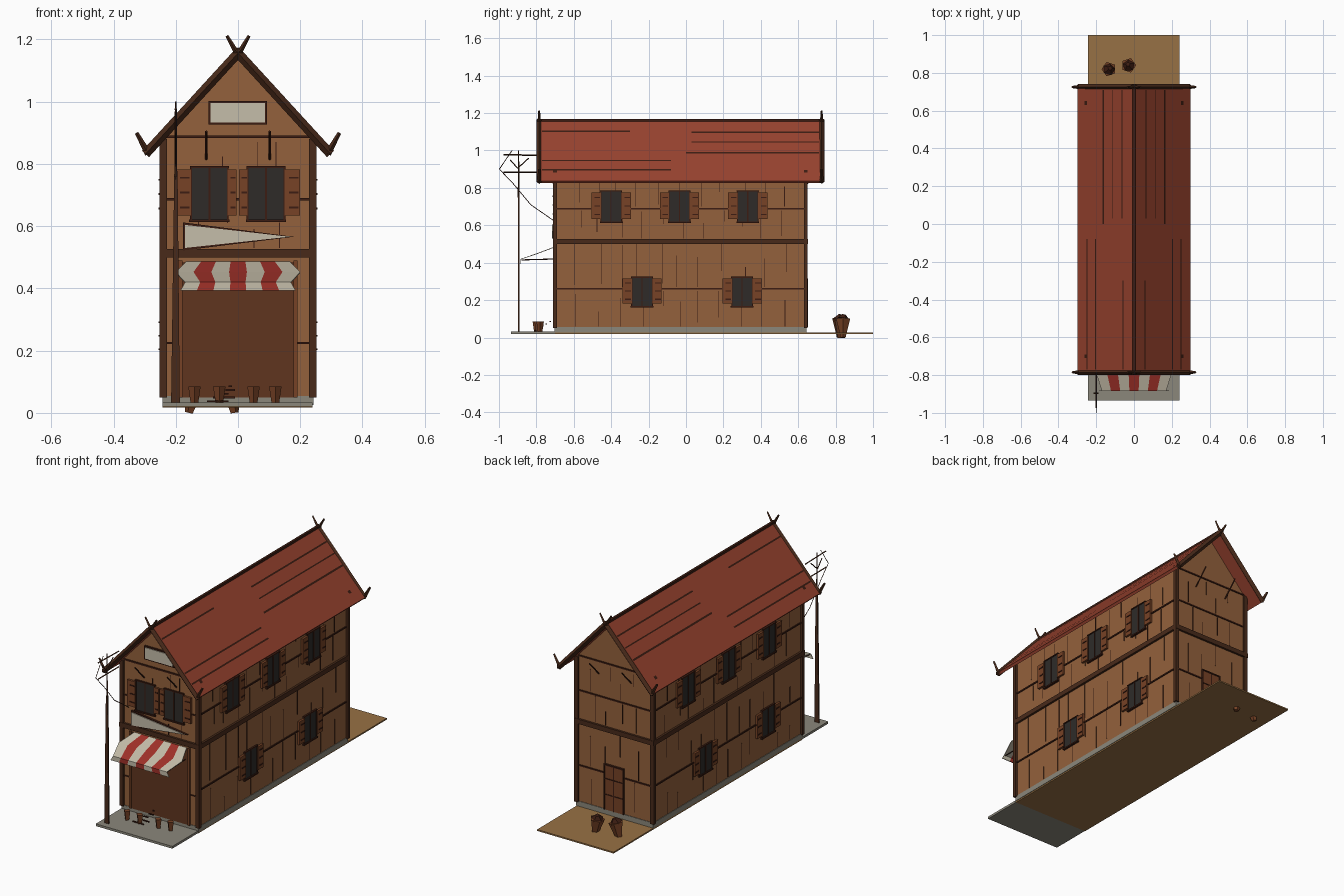
import bpy, bmesh, random
from math import pi
from mathutils import Vector, Matrix

if "Cube" in bpy.data.objects:
    bpy.data.objects.remove(bpy.data.objects["Cube"])

random.seed(4)


def mat(name, r, g, b):
    m = bpy.data.materials.new(name)
    m.diffuse_color = [(c / 255) ** 2.2 for c in (r, g, b)] + [1]
    m.use_nodes = True
    m.node_tree.nodes["Principled BSDF"].inputs["Base Color"].default_value = m.diffuse_color
    return m


WALL = mat("wall_wood", 146, 97, 62)
DARK = mat("dark_timber", 74, 46, 32)
SHUT = mat("shutter_wood", 118, 68, 42)
GLASS = mat("window_dark", 50, 47, 45)
ROOF = mat("roof_red", 150, 68, 50)
SEAM = mat("seam_dark", 62, 34, 25)
STONE = mat("stone", 138, 134, 122)
EARTH = mat("earth", 150, 112, 70)
CREAM = mat("cream", 196, 188, 168)
RED = mat("cloth_red", 160, 52, 45)
DOOR = mat("door_wood", 96, 56, 36)


def finish(name, bm, m):
    bmesh.ops.recalc_face_normals(bm, faces=bm.faces)
    me = bpy.data.meshes.new(name)
    bm.to_mesh(me)
    bm.free()
    for x in (m if isinstance(m, list) else [m]):
        me.materials.append(x)
    ob = bpy.data.objects.new(name, me)
    bpy.context.collection.objects.link(ob)
    return ob


# Wall frames: u runs along the wall, d points outward, z is up
FRAMES = {
    "world": lambda x, y, z: (x, y, z),
    "right": lambda u, d, z: (0.24 + d, u, z),
    "left": lambda u, d, z: (-0.24 - d, u, z),
    "front": lambda u, d, z: (u, -0.70 - d, z),
    "back": lambda u, d, z: (u, 0.64 + d, z),
}


def boxes(name, m, ranges, frame="world"):
    """One mesh of boxes given as (u0, u1, d0, d1, z0, z1)."""
    bm = bmesh.new()
    f = FRAMES[frame]
    for r in ranges:
        c = Vector(((r[0] + r[1]) / 2, (r[2] + r[3]) / 2, (r[4] + r[5]) / 2))
        s = (r[1] - r[0], r[3] - r[2], r[5] - r[4])
        for v in bmesh.ops.create_cube(bm, size=1)["verts"]:
            v.co = f(*(c + Vector(a * b for a, b in zip(v.co, s))))
    return finish(name, bm, m)


def prism(name, m, pts, y0, y1):
    """Extrude an (x, z) outline along y."""
    bm = bmesh.new()
    face = bm.faces.new([bm.verts.new((x, y0, z)) for x, z in pts])
    ext = bmesh.ops.extrude_face_region(bm, geom=[face])["geom"]
    for v in ext:
        if isinstance(v, bmesh.types.BMVert):
            v.co.y = y1
    return finish(name, bm, m)


def rods(name, m, items, sides=4):
    """One mesh of tapered rods given as (start, end, r0, r1)."""
    bm = bmesh.new()
    for p, q, r0, r1 in items:
        p, q = Vector(p), Vector(q)
        rot = (q - p).to_track_quat("Z", "Y").to_matrix().to_4x4()
        bmesh.ops.create_cone(bm, cap_ends=True, segments=sides, radius1=r0, radius2=r1,
                              depth=(q - p).length, matrix=Matrix.Translation((p + q) / 2) @ rot)
    return finish(name, bm, m)


# Ground and plinth
boxes("back_yard", EARTH, [(-.243, .24, -.70, 1.0, .018, .026)])
boxes("front_pavement", STONE, [(-.243, .24, -.935, -.70, .02, .033)])
boxes("plinth", STONE, [(-.243, .243, -.703, .643, .026, .055)])

# House body with gables
prism("house_body", WALL, [(-.24, .05), (.24, .05), (.24, .88), (0, 1.14), (-.24, .88)], -.70, .64)

# Timber frame: corner posts, floor band, thin rails
boxes("corner_posts", DARK, [(x - .012, x + .012, y - .01, y + .01, .05, .88)
                             for x in (-.24, .24) for y in (-.70, .64)])
boxes("floor_band", DARK, [(-.252, .252, -.712, .652, .50, .527)])
for side in ("left", "right"):
    boxes(side + "_rails", SEAM, [(-.69, .63, 0, .005, z, z + .008) for z in (.257, .685)], side)
boxes("front_rails", SEAM, [(-.23, .23, 0, .005, .883, .892), (-.23, .23, 0, .005, .683, .69),
                            (-.23, -.19, 0, .005, .222, .228), (.19, .23, 0, .005, .222, .228)], "front")
boxes("back_rails", SEAM, [(-.23, .23, 0, .005, z, z + .008) for z in (.257, .685, .883)], "back")

# Plank seams
for side, u0, u1, n in (("left", -.69, .63, 12), ("right", -.69, .63, 12),
                        ("front", -.23, .23, 5), ("back", -.23, .23, 5)):
    seams = []
    for i in range(1, n):
        for lo, hi in ((.06, .25), (.27, .50), (.53, .68), (.70, .87)):
            if side == "front" and hi < .51:
                continue
            u = u0 + (u1 - u0) * (i + random.uniform(-.2, .2)) / n
            a = random.uniform(.35, 1) * (hi - lo)
            z = lo if random.random() < .5 else hi - a
            seams.append((u, u + .003, 0, .002, z, z + a))
    boxes(side + "_plank_seams", SEAM, seams, side)


# Shuttered windows
def window(name, frame, u, z, w=.11, h=.165, sh=.05, inner=None):
    a, g = w / 2, h / 2
    boxes(name + "_glass", GLASS, [(u - a, u + a, 0, .006, z - g, z + g)], frame)
    boxes(name + "_frame", SEAM, [(u - a - .006, u + a + .006, 0, .012, z - g - .006, z - g + .002),
                                  (u - a - .004, u + a + .004, 0, .01, z + g - .003, z + g + .003),
                                  (u - .003, u + .003, 0, .009, z - g, z + g)]
          + [(u + s * a - .003, u + s * a + .003, 0, .009, z - g, z + g) for s in (-1, 1)], frame)
    panels, slats = [], []
    for s in (-1, 1):
        k = inner if inner and s * u < 0 else sh
        e0, e1 = sorted((u + s * a, u + s * (a + k)))
        panels.append((e0, e1, 0, .012, z - g + .015, z + g - .008))
        slats += [(e0 + k * .3, e1 - k * .1, .01, .015, z + t * h, z + t * h + .006)
                  for t in (-.28, .0, .28)]
    boxes(name + "_shutters", SHUT, panels, frame)
    boxes(name + "_slats", SEAM, slats, frame)


for side, low in (("right", (-.235, .30)), ("left", (-.39, .175))):
    for i, u in enumerate((-.40, -.035, .33)):
        window(f"{side}_upper_window_{i}", side, u, .70)
    for i, u in enumerate(low):
        window(f"{side}_lower_window_{i}", side, u, .245, h=.155)
for i, u in enumerate((-.092, .09)):
    window(f"front_window_{i}", "front", u, .705, w=.118, h=.17, inner=.028)

# Shop opening and back door
boxes("shop_opening", DOOR, [(-.19, .19, 0, .004, .05, .485)], "front")
boxes("opening_frame", SHUT, [(s * .185 - .006, s * .185 + .006, 0, .01, .05, .49) for s in (-1, 1)], "front")
boxes("back_door", SHUT, [(-.055, .06, 0, .008, .055, .31)], "back")
boxes("back_door_trim", SEAM, [(-.06, -.054, 0, .012, .055, .315), (.058, .064, 0, .012, .055, .315),
                               (-.06, .064, 0, .012, .308, .315), (0, .004, 0, .011, .055, .31),
                               (-.055, .06, 0, .011, .14, .145), (-.055, .06, 0, .011, .23, .235)], "back")

# Roof shell, ridge beam, surface seams and pegs
prism("roof", ROOF, [(-.30, .838), (0, 1.163), (.30, .838), (.29, .826), (0, 1.14), (-.29, .826)], -.78, .72)
boxes("ridge_beam", SEAM, [(-.007, .007, -.78, .72, 1.152, 1.168)])
bm = bmesh.new()
for s in (-1, 1):
    for x, y0, y1, w in ((.055, -.77, -.30, .006), (.06, .03, .71, .006), (.11, .03, .71, .005), (.20, -.77, -.08, .006),
                         (.16, 0, .71, .007), (.245, -.77, -.08, .006), (.25, -.71, -.69, .012),
                         (.25, .63, .65, .012)):
        ring = [bm.verts.new((s * a, y, 1.166 - a * .325 / .30))
                for a, y in ((x, y0), (x + w, y0), (x + w, y1), (x, y1))]
        bm.faces.new(ring)
finish("roof_seams", bm, SEAM)

# Barge boards with crossed finials and upturned tips
for name, y in (("front", -.785), ("back", .725)):
    parts = []
    for s in (-1, 1):
        parts += [((s * -.008, y, 1.165), (s * .297, y, .832), .015, .015),
                  ((0, y, 1.15), (s * .036, y, 1.212), .009, .005),
                  ((s * .288, y, .832), (s * .326, y, .90), .011, .006)]
    rods(name + "_barge_boards", DARK, parts)
    w = -.70 if y < 0 else .64
    rods(name + "_eave_braces", SEAM, [((s * .102, w, .815), (s * .102, y, .905), .004, .004) for s in (-1, 1)])

# Gable sign board and pennant board
boxes("gable_sign_frame", SEAM, [(-.095, .093, 0, .010, .926, 1.003)], "front")
boxes("gable_sign", CREAM, [(-.088, .086, 0, .014, .933, .996)], "front")
prism("pennant_edge", SEAM, [(-.176, .522), (-.176, .612), (.178, .566)], -.712, -.70)
prism("pennant_board", CREAM, [(-.17, .53), (-.17, .604), (.165, .566)], -.716, -.70)

# Striped awning: sheet rows from wall to front edge, then the hanging valance
bm = bmesh.new()
rows = [(.165, -.70, .487), (.20, -.79, .453), (.17, -.885, .42), (.185, -.885, .393)]
grid = [[bm.verts.new((-h + 2 * h * i / 7, y, z)) for i in range(8)] for h, y, z in rows]
for a, b in zip(grid, grid[1:]):
    for i in range(7):
        bm.faces.new((a[i], a[i + 1], b[i + 1], b[i])).material_index = i % 2
awning = finish("awning", bm, [CREAM, RED])
awning.modifiers.new("cloth_thickness", "SOLIDIFY").thickness = .004
rods("awning_arms", SEAM, [((s * .16, -.70, .42), (s * .165, -.88, .415), .003, .003) for s in (-1, 1)])

# Utility pole with cross arms and wires
px, py = -.20, -.895
prism("utility_pole", DARK, [(px - .015, .03), (px + .013, .03), (px + .006, .76), (px - .005, .76)],
      py - .004, py + .004)
rods("pole_top", DARK, [((px, py, .75), (px, py, 1.0), .005, .003)])
rods("pole_arms", DARK, [((px, -.975, .978), (px, -.79, .974), .004, .004),
                         ((px, -.975, .885), (px, -.79, .885), .004, .004),
                         ((px, -.94, .95), (px, -.90, .905), .003, .003),
                         ((px, -.90, .905), (px, -.84, .96), .003, .003)])
rods("pole_wires", SEAM, [((px, -.998, .90), (px, -.93, .83), .002, .002),
                          ((px, -.93, .83), (px, -.83, .71), .002, .002),
                          ((px, -.83, .71), (px, -.70, .62), .002, .002),
                          ((px, -.998, .90), (px, -.93, 1.0), .002, .002)])

# Broken pots at the back
for i, (x, y, lean) in enumerate(((-.145, .82, .012), (-.02, .84, -.008))):
    rods(f"back_pot_{i}", SHUT, [((x - lean, y, 0), (x + lean, y, .10), .014, .04)], 5)
    rods(f"back_pot_lid_{i}", SEAM, [((x + lean, y, .10), (x + lean * 1.5, y + .005, .122), .034, .012)], 5)

# Clutter laid out on the pavement
boxes("pavement_slats", SEAM, [(-.10 + .02 * i, -.03 + .02 * (i % 2), -.81 + .02 * i, -.803 + .02 * i,
                                .035 + .012 * i, .040 + .012 * i) for i in range(5)])
rods("small_stools", SHUT, [((x, y, .03), (x, y, .085), .012, .02)
                            for x, y in ((-.14, -.80), (-.06, -.80), (.05, -.79), (.12, -.78))], 4)
